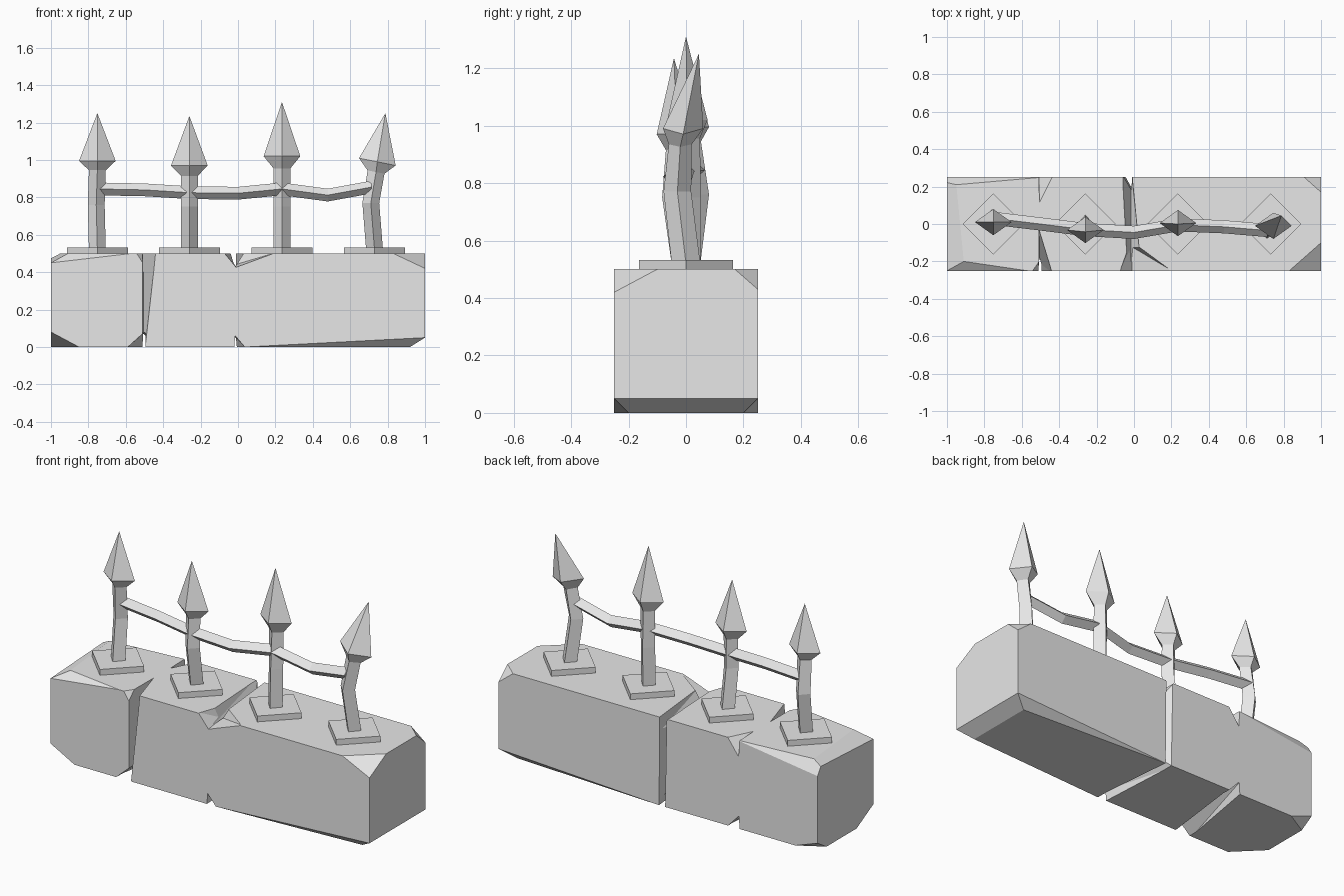
import bpy, bmesh
from mathutils import Vector

old = bpy.data.objects.get("Cube")
if old:
    bpy.data.objects.remove(old, do_unlink=True)

stone = bpy.data.materials.new("plain_grey")
stone.use_nodes = True
grey = (0.8, 0.8, 0.8, 1)
stone.diffuse_color = grey
stone.node_tree.nodes["Principled BSDF"].inputs["Base Color"].default_value = grey


def finish(bm, name):
    bmesh.ops.recalc_face_normals(bm, faces=bm.faces)
    mesh = bpy.data.meshes.new(name)
    bm.to_mesh(mesh)
    bm.free()
    mesh.materials.append(stone)
    obj = bpy.data.objects.new(name, mesh)
    bpy.context.collection.objects.link(obj)
    return obj


def hull(name, points):
    bm = bmesh.new()
    for p in points:
        bm.verts.new(p)
    bmesh.ops.convex_hull(bm, input=bm.verts)
    return finish(bm, name)


def loft(name, rings):
    """Skin closed rings of four points; a one-point ring makes a tip."""
    bm = bmesh.new()
    rows = [[bm.verts.new(p) for p in ring] for ring in rings]
    for a, b in zip(rows, rows[1:]):
        for i in range(4):
            j = (i + 1) % 4
            if len(b) == 1:
                bm.faces.new((a[i], a[j], b[0]))
            else:
                bm.faces.new((a[i], a[j], b[j], b[i]))
    bm.faces.new(rows[0])
    if len(rows[-1]) == 4:
        bm.faces.new(rows[-1])
    return finish(bm, name)


def flat_ring(x, y, z, rx, ry, tilt=0):
    return [(x + rx, y, z - tilt * rx), (x, y + ry, z),
            (x - rx, y, z + tilt * rx), (x, y - ry, z)]


# Stone wall block: a box with its corners and edges chipped off by planes
bm = bmesh.new()
bmesh.ops.create_cube(bm, size=1)
for v in bm.verts:
    v.co = (v.co.x * 2, v.co.y * 0.5, v.co.z * 0.5 + 0.25)
chips = [
    # top, right end
    ((-1, -.25, .45), (-.91, -.2, .5), (-.95, .21, .5)),
    ((-1, -.25, .45), (-.91, -.2, .5), (-.57, -.25, .5)),
    ((-1, .25, .43), (-.95, .21, .5), (-.49, .25, .5)),
    # top, left end
    ((1, -.25, .42), (.83, -.25, .5), (1, -.1, .5)),
    ((1, .25, .43), (.91, .25, .5), (1, .17, .5)),
    # bottom, left end and its long edges
    ((1, -.25, .05), (1, .25, .05), (.92, 0, 0)),
    ((1, -.25, .05), (.92, -.2, 0), (.04, -.25, 0)),
    ((1, .25, .05), (.92, .2, 0), (.0, .25, 0)),
    # bottom, right end
    ((-1, -.25, .08), (-.85, -.25, 0), (-1, -.1, 0)),
    ((-1, .25, .05), (-.86, .25, 0), (-1, .17, 0)),
]
middle = Vector((0, 0, .25))
for a, b, c in chips:
    a, b, c = Vector(a), Vector(b), Vector(c)
    normal = (b - a).cross(c - a)
    if normal.dot(middle - a) > 0:
        normal = -normal
    bmesh.ops.bisect_plane(bm, geom=bm.verts[:] + bm.edges[:] + bm.faces[:],
                           plane_co=a, plane_no=normal, clear_outer=True)
    bmesh.ops.holes_fill(bm, edges=[e for e in bm.edges if e.is_boundary])
block = finish(bm, "stone_block")

# Cracks: convex wedges cut out of the block
cracks = [
    # tall front crack, flaring at the top
    [(-.51, -.26, -.01), (-.495, -.26, -.01), (-.505, -.21, -.01),
     (-.51, -.26, .51), (-.437, -.26, .51), (-.507, -.03, .51)],
    [(-.51, -.26, .44), (-.555, -.26, .51), (-.45, -.26, .51), (-.507, -.19, .51)],
    # back notch near the right end
    [(-.51, .26, .51), (-.425, .26, .51), (-.505, .1, .51), (-.505, .26, .4)],
    # groove under the right end
    [(-.6, -.26, -.01), (-.5, -.26, .08), (-.495, -.26, -.01),
     (-.51, .26, -.01), (-.505, .26, .07), (-.43, .26, -.01)],
    # middle groove over the top
    [(-.08, -.26, .51), (-.01, -.26, .425), (.22, -.26, .51),
     (.03, -.12, .51), (-.03, -.12, .51), (-.015, -.12, .44)],
    [(-.04, -.2, .51), (.035, -.2, .51), (-.015, -.2, .43),
     (-.065, .26, .51), (-.01, .26, .51), (-.015, .26, .42)],
    # middle crack down the back
    [(-.06, .26, .51), (-.01, .26, .51), (-.015, .18, .51),
     (-.05, .26, -.01), (-.005, .26, -.01), (-.015, .2, -.01)],
    # middle groove underneath
    [(-.02, -.26, -.01), (-.015, -.26, .06), (.045, -.26, -.01),
     (-.05, .26, -.01), (-.015, .26, .05), (-.005, .26, -.01)],
]
for points in cracks:
    cutter = hull("crack_cutter", points)
    cutter.hide_render = True
    mod = block.modifiers.new("crack", 'BOOLEAN')
    mod.operation = 'DIFFERENCE'
    mod.solver = 'EXACT'
    mod.object = cutter
    bpy.context.view_layer.objects.active = block
    bpy.ops.object.modifier_apply(modifier=mod.name)
    bpy.data.objects.remove(cutter, do_unlink=True)

# Fence posts: plate x, shaft bend, neck, head and tip positions, head tilt
posts = [
    (-.752, (-.758, .032, .76), (-.752, .012, .945), (-.752, .01, .995), (-.752, .01, 1.25), 0),
    (-.26, (-.26, -.035, .75), (-.26, -.03, .915), (-.26, -.032, .97), (-.26, -.042, 1.235), 0),
    (.235, (.235, .005, .75), (.235, .008, .955), (.235, .005, 1.02), (.235, 0, 1.31), 0),
    (.73, (.71, -.03, .77), (.738, -.02, .935), (.745, -.01, .99), (.788, .045, 1.25), .2),
]
for n, (x, bend, neck, head, tip, tilt) in enumerate(posts, 1):
    loft(f"post_plate_{n}", [flat_ring(x, 0, z, .163, .163) for z in (.49, .533)])
    loft(f"spiked_post_{n}", [
        flat_ring(x, 0, .52, .045, .05),
        flat_ring(*bend, .045, .048),
        flat_ring(*neck, .045, .04, tilt),
        flat_ring(*head, .098, .07, tilt),
        [tip],
    ])

# Bent rail joining the posts
path = [(-.75, .03, .845), (-.5, .0, .84), (-.26, -.03, .825), (0, -.045, .822),
        (.235, -.005, .845), (.48, -.015, .812), (.715, -.035, .855)]
loft("cross_rail", [[(x, y, z + .034), (x, y + .035, z), (x, y, z - .034), (x, y - .035, z)]
                    for x, y, z in path])
